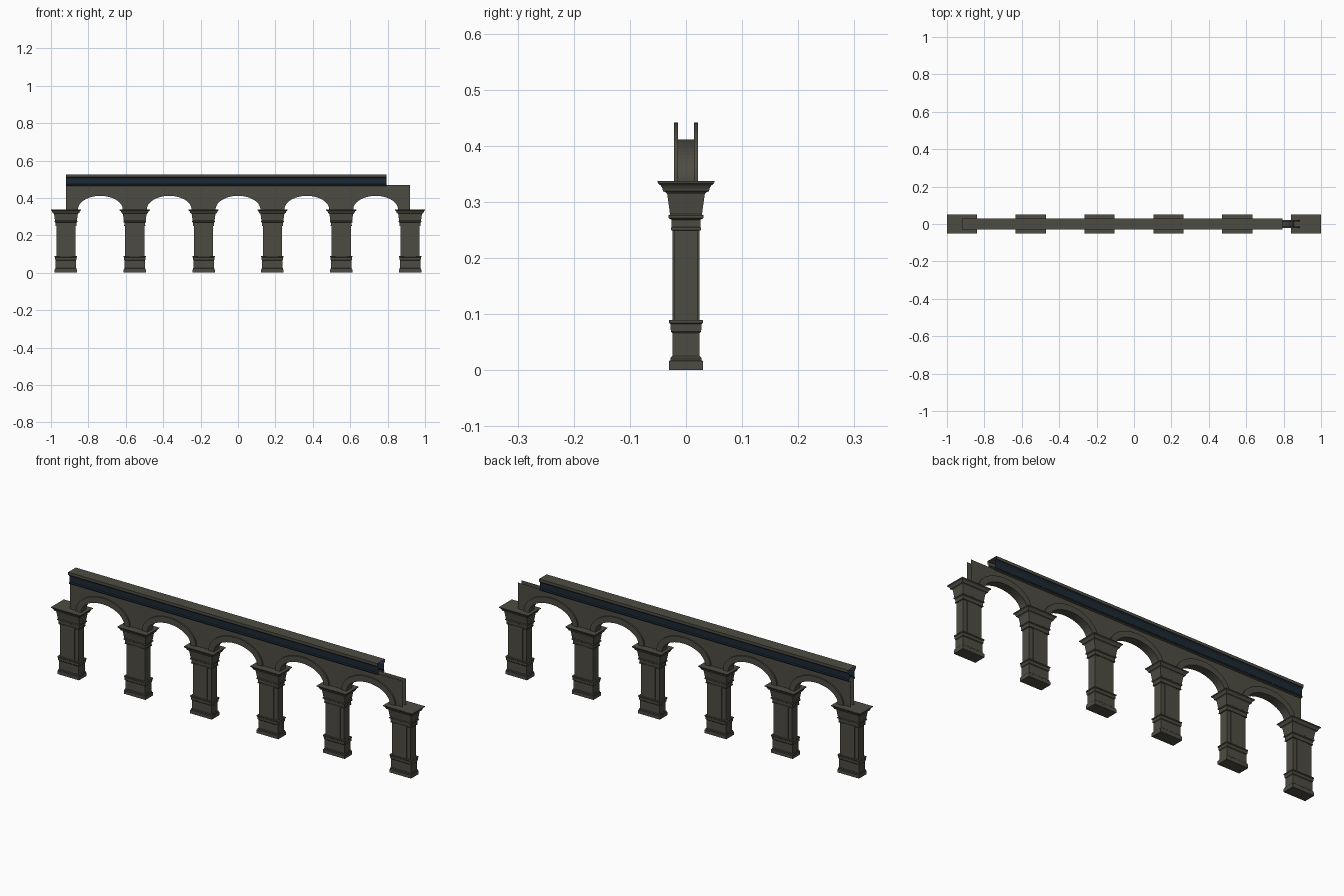
import bpy, bmesh, math

if "Cube" in bpy.data.objects:
    bpy.data.objects.remove(bpy.data.objects["Cube"])

def material(name, rgb):
    m = bpy.data.materials.new(name)
    m.diffuse_color = (*rgb, 1)
    m.use_nodes = True
    m.node_tree.nodes["Principled BSDF"].inputs["Base Color"].default_value = m.diffuse_color
    return m

stone = material("weathered_stone", (0.075, 0.072, 0.055))
blue = material("dark_blue_band", (0.012, 0.021, 0.034))

SPACING = 0.368
SPRING, WALL_TOP = 0.337, 0.468

def sweep(name, sections, closed=False, caps=False):
    """Join successive sections of points with quads."""
    bm = bmesh.new()
    rows = [[bm.verts.new(p) for p in s] for s in sections]
    n = len(rows[0])
    for a, b in zip(rows, rows[1:]):
        for j in range(n if closed else n - 1):
            k = (j + 1) % n
            bm.faces.new((a[j], a[k], b[k], b[j]))
    if caps:
        bm.faces.new(rows[0])
        bm.faces.new(rows[-1])
        bmesh.ops.recalc_face_normals(bm, faces=bm.faces)
    me = bpy.data.meshes.new(name)
    bm.to_mesh(me)
    bm.free()
    me.materials.append(stone)
    ob = bpy.data.objects.new(name, me)
    bpy.context.collection.objects.link(ob)
    return ob

def rect_loft(name, cx, profile, grow=0.03):
    """Stack of rectangles: profile holds (height, half depth)."""
    secs = [[(cx + sx * (h + grow), sy * h, z)
             for sx, sy in ((-1, -1), (1, -1), (1, 1), (-1, 1))] for z, h in profile]
    return sweep(name, secs, closed=True, caps=True)

BASE = [(0, .03), (.016, .03), (.018, .0275), (.022, .0275), (.025, .0245),
        (.066, .0245), (.069, .027), (.082, .028), (.084, .030), (.089, .030)]
CAPITAL = [(.249, .0245), (.250, .027), (.254, .027), (.255, .0255), (.268, .026),
           (.271, .031), (.276, .031), (.278, .0285), (.300, .0315), (.314, .0335),
           (.317, .036), (.319, .041), (.324, .042), (.329, .045), (.333, .050), (.337, .051)]

# Piers: base, cross-shaped shaft, capital
for i in range(6):
    cx = (i - 2.5) * SPACING
    rect_loft("pier_base", cx, BASE)
    rect_loft("pier_shaft", cx, [(.088, .0215), (.251, .0215)])
    rect_loft("shaft_pilaster", cx, [(.088, .0245), (.251, .0245)], grow=0.006)
    rect_loft("pier_capital", cx, CAPITAL)

# Arcade bays: spandrel sheets, raised arch rings and soffit
N = 28
WALL_Y, RING_Y = 0.014, 0.021
for i in range(5):
    cx = (i - 2) * SPACING
    secs = []
    for k in range(N + 1):
        t = math.pi * (1 - k / N)
        xo, zo = cx + .149 * math.cos(t), SPRING + .104 * math.sin(t)
        xi, zi = cx + .120 * math.cos(t), SPRING + .074 * math.sin(t)
        secs.append([(xo, -WALL_Y, WALL_TOP), (xo, -WALL_Y, zo), (xo, -RING_Y, zo),
                     (xi, -RING_Y, zi), (xi, RING_Y, zi), (xo, RING_Y, zo),
                     (xo, WALL_Y, zo), (xo, WALL_Y, WALL_TOP)])
    sweep("arch_bay", secs)
    # plain wall above the piers on both sides of the arch
    for x0, x1 in ((-.184, -.149), (.149, .184)):
        for y, z0, z1 in ((-WALL_Y, WALL_TOP, SPRING), (WALL_Y, SPRING, WALL_TOP)):
            sweep("spandrel_wall", [[(cx + x, y, z0), (cx + x, y, z1)] for x in (x0, x1)])

# Water channel cornice with a coloured recessed band, stopping short on the right
half = [(.014, .464), (.025, .466), (.025, .471), (.021, .475),
        (.021, .503), (.025, .509), (.030, .512), (.030, .526)]
profile = half + [(-y, z) for y, z in reversed(half)]
cornice = sweep("cornice", [[(x, y, z) for y, z in profile] for x in (-.92, .793)])
cornice.data.materials.append(blue)
for f in cornice.data.polygons:
    if 0.468 < f.center.z < 0.511:
        f.material_index = 1
